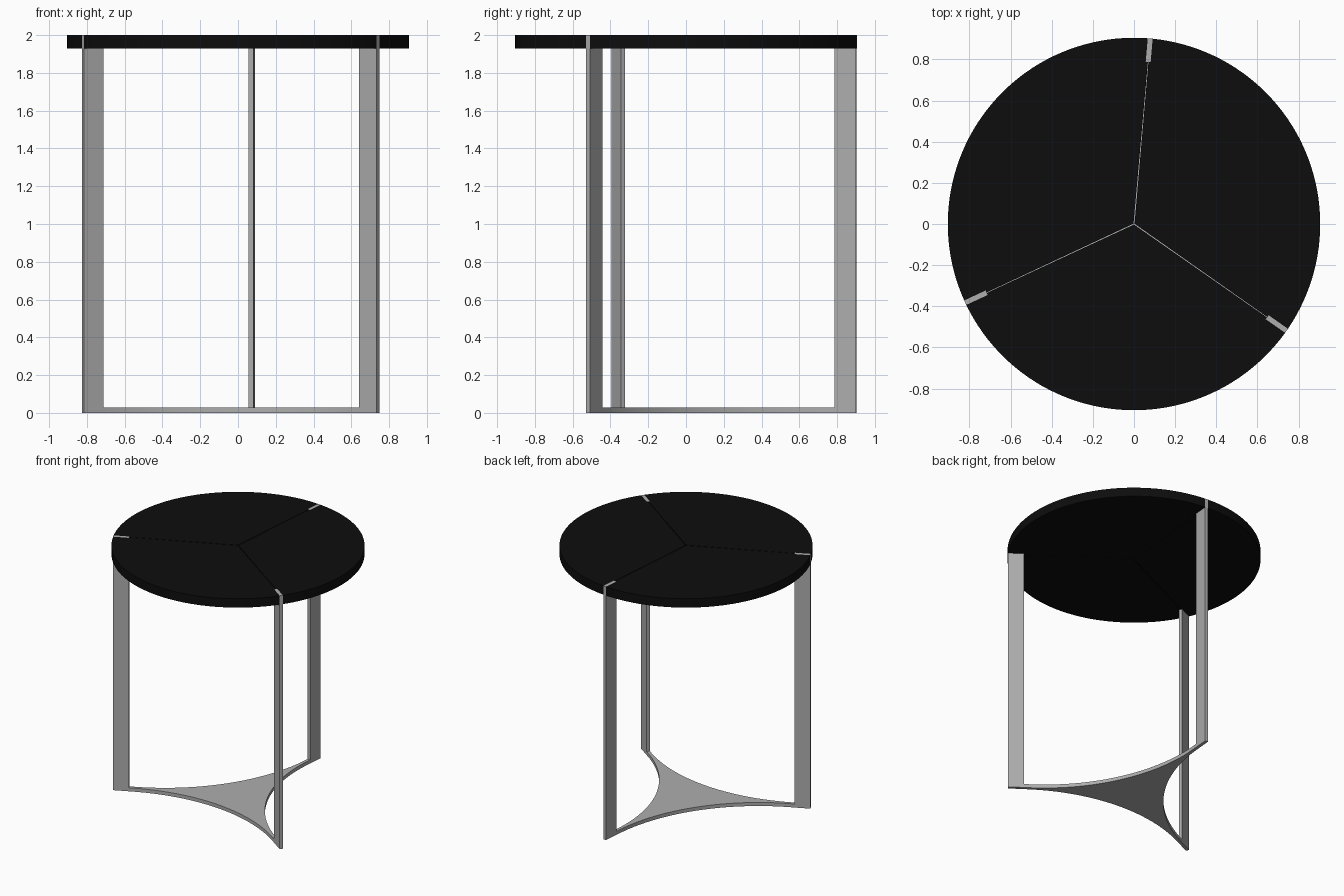
import bpy
import bmesh
from math import radians, cos, sin, hypot, atan2
from mathutils import Vector

cube = bpy.data.objects.get("Cube")
if cube:
    bpy.data.objects.remove(cube)

HEIGHT = 2.0
TOP_Z = 1.93
RADIUS = 0.905
LEG_INNER = 0.79
HALF_T = 0.012
BASE_T = 0.028
SEAM = 0.0015
LEG_ANGLES = [85, 205, 325]


def material(name, value, roughness):
    mat = bpy.data.materials.new(name)
    mat.use_nodes = True
    colour = (value, value, value, 1)
    mat.diffuse_color = colour
    bsdf = mat.node_tree.nodes["Principled BSDF"]
    bsdf.inputs["Base Color"].default_value = colour
    bsdf.inputs["Roughness"].default_value = roughness
    return mat


def prism(name, outline, z0, z1, mat):
    """Extrude a flat outline between two heights."""
    bm = bmesh.new()
    face = bm.faces.new([bm.verts.new((p[0], p[1], z0)) for p in outline])
    ext = bmesh.ops.extrude_face_region(bm, geom=[face])
    verts = [g for g in ext["geom"] if isinstance(g, bmesh.types.BMVert)]
    bmesh.ops.translate(bm, verts=verts, vec=(0, 0, z1 - z0))
    bmesh.ops.recalc_face_normals(bm, faces=bm.faces)
    mesh = bpy.data.meshes.new(name)
    bm.to_mesh(mesh)
    bm.free()
    mesh.materials.append(mat)
    obj = bpy.data.objects.new(name, mesh)
    bpy.context.collection.objects.link(obj)
    bpy.context.view_layer.objects.active = obj
    obj.select_set(True)
    bpy.ops.object.shade_smooth_by_angle(angle=radians(30))
    obj.select_set(False)
    return obj


def along(angle, r, side):
    """Point at distance r along a spoke, shifted sideways (counterclockwise)."""
    a = radians(angle)
    return Vector((r * cos(a) - side * sin(a), r * sin(a) + side * cos(a)))


steel = material("brushed_steel", 0.42, 0.5)
black = material("black_top", 0.004, 0.6)

# Flat upright legs, let flush into the top
for name, angle in zip(("back_leg", "right_leg", "left_leg"), LEG_ANGLES):
    outline = [along(angle, LEG_INNER, -HALF_T), along(angle, RADIUS, -HALF_T),
               along(angle, RADIUS, HALF_T), along(angle, LEG_INNER, HALF_T)]
    prism(name, outline, 0, HEIGHT, steel)

# Three top panels, notched around the legs
STEPS = 48
for name, angle in zip(("right_top_panel", "front_top_panel", "left_top_panel"), LEG_ANGLES):
    end = angle + 120
    margin = atan2(HALF_T, RADIUS)
    a0, a1 = radians(angle) + margin, radians(end) - margin
    rim = [Vector((RADIUS * cos(a), RADIUS * sin(a)))
           for a in (a0 + (a1 - a0) * i / STEPS for i in range(STEPS + 1))]
    outline = [along(angle + 60, 2 * SEAM, 0),
               along(angle, LEG_INNER, SEAM), along(angle, LEG_INNER, HALF_T)]
    outline += rim
    outline += [along(end, LEG_INNER, -HALF_T), along(end, LEG_INNER, -SEAM)]
    prism(name, outline, TOP_Z, HEIGHT, black)

# Three-pointed base plate with concave arcs running into the legs
MID = 0.215
ARC_STEPS = 24
outline = []
for angle in LEG_ANGLES:
    start = along(-60, LEG_INNER, HALF_T)
    sag, half = start.x - MID, abs(start.y)
    arc_r = (half ** 2 + sag ** 2) / (2 * sag)
    centre = MID + arc_r
    sweep = atan2(half, centre - start.x)
    turn = radians(angle + 60)
    for i in range(ARC_STEPS + 1):
        t = sweep * (2 * i / ARC_STEPS - 1)
        x, y = centre - arc_r * cos(t), arc_r * sin(t)
        r, a = hypot(x, y), atan2(y, x) + turn
        outline.append((r * cos(a), r * sin(a)))
prism("base_plate", outline, 0, BASE_T, steel)
